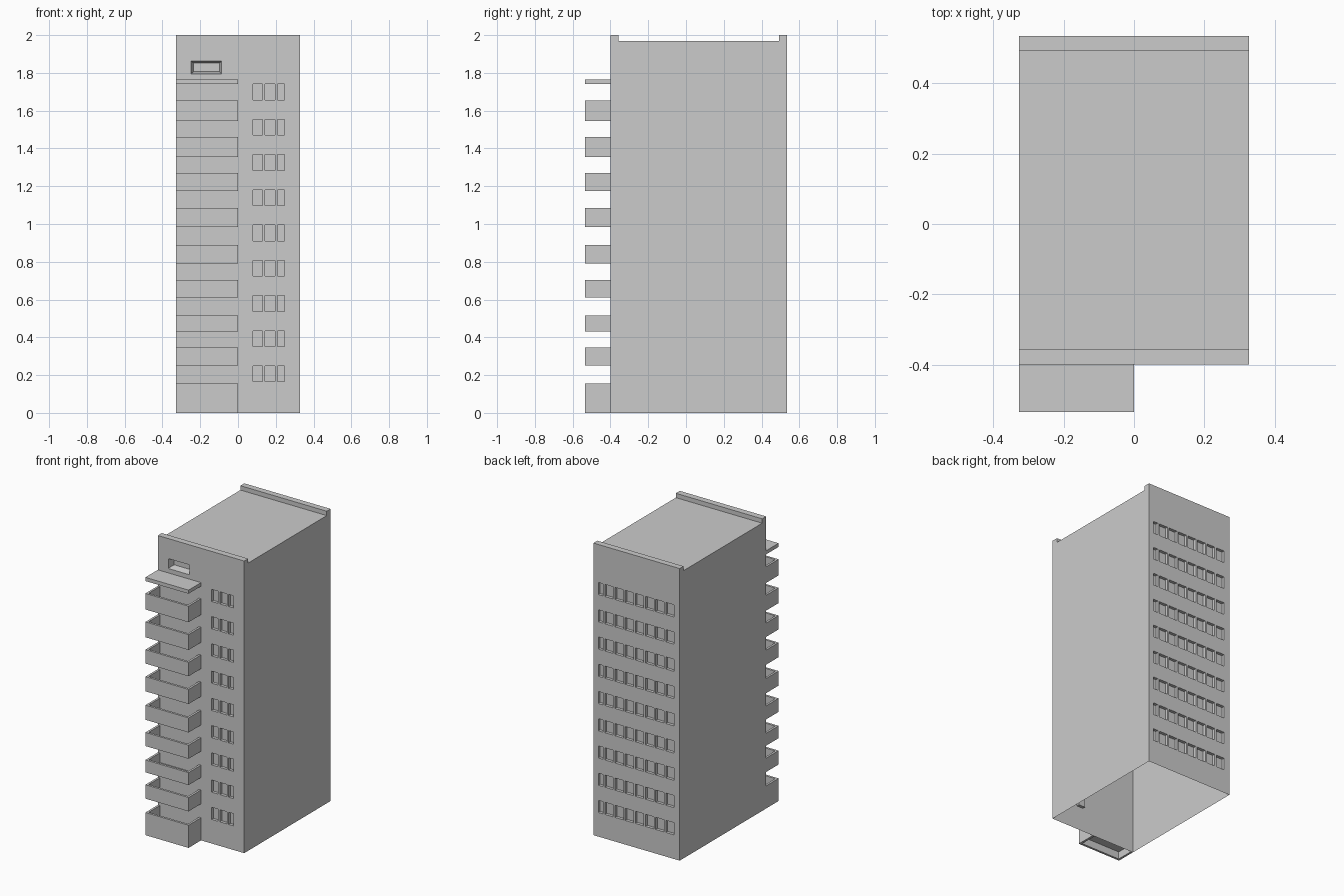
import bpy, bmesh
from mathutils import Vector

if "Cube" in bpy.data.objects:
    bpy.data.objects.remove(bpy.data.objects["Cube"])

W, YF, YB = 0.327, -0.40, 0.535      # half width, front wall, back wall


def add_object(name, bm):
    bmesh.ops.recalc_face_normals(bm, faces=bm.faces)
    me = bpy.data.meshes.new(name)
    bm.to_mesh(me)
    bm.free()
    ob = bpy.data.objects.new(name, me)
    bpy.context.collection.objects.link(ob)
    return ob


def box(bm, x0, x1, y0, y1, z0, z1):
    vs = bmesh.ops.create_cube(bm, size=1)["verts"]
    for v in vs:
        v.co = Vector(((x0 + x1) / 2 + v.co.x * (x1 - x0),
                       (y0 + y1) / 2 + v.co.y * (y1 - y0),
                       (z0 + z1) / 2 + v.co.z * (z1 - z0)))
    return vs


# Tower: side profile with a parapet at front and back, extruded across x
profile = [(YF, 0), (YB, 0), (YB, 2), (0.493, 2), (0.493, 1.97),
           (-0.357, 1.97), (-0.357, 2), (YF, 2)]
bm = bmesh.new()
face = bm.faces.new([bm.verts.new((-W, y, z)) for y, z in profile])
ext = bmesh.ops.extrude_face_region(bm, geom=[face])["geom"]
bmesh.ops.translate(bm, vec=(2 * W, 0, 0),
                    verts=[g for g in ext if isinstance(g, bmesh.types.BMVert)])
tower = add_object("tower", bm)

# Window recesses: nine rows on the front and back
front_windows = [(0.08, 0.13), (0.143, 0.197), (0.21, 0.245)]
back_windows = [(0.255, 0.29)] + [(-0.285 + 0.077 * i, -0.222 + 0.077 * i)
                                  for i in range(7)]
depth = 0.02
bm = bmesh.new()
for row in range(9):
    z = 0.165 + 0.1865 * row
    for x0, x1 in front_windows:
        box(bm, x0, x1, YF - 0.05, YF + depth, z, z + 0.083)
    for x0, x1 in back_windows:
        box(bm, x0, x1, YB - depth, YB + 0.05, z, z + 0.083)

# Tapered vent recess near the roof
for v in box(bm, -0.248, -0.087, YF - 0.001, YF + 0.045, 1.795, 1.863):
    if v.co.y > YF + 0.01:
        v.co.x = -0.1675 + (v.co.x + 0.1675) * 0.85
        v.co.z = 1.829 + (v.co.z - 1.829) * 0.65
cutter = add_object("window_cutter", bm)
cutter.hide_render = True

mod = tower.modifiers.new("windows", "BOOLEAN")
mod.operation = "DIFFERENCE"
mod.solver = "EXACT"
mod.object = cutter
bpy.context.view_layer.update()
cut = bpy.data.meshes.new_from_object(
    tower.evaluated_get(bpy.context.evaluated_depsgraph_get()))
tower.modifiers.clear()

# The tower is a shell with an open underside
bm = bmesh.new()
bm.from_mesh(cut)
bottom = [f for f in bm.faces if all(v.co.z < 1e-4 for v in f.verts)]
bmesh.ops.delete(bm, geom=bottom, context="FACES_ONLY")
bm.to_mesh(cut)
bm.free()
tower.data = cut
bpy.data.objects.remove(cutter)


# Balconies: three parapet walls and a floor
def balcony(name, z0, z1, floor):
    t, y0 = 0.015, -0.535
    bm = bmesh.new()
    box(bm, -W, 0, y0, y0 + t, z0, z1)
    box(bm, -W, -W + t, y0 + t, YF, z0, z1)
    box(bm, -t, 0, y0 + t, YF, z0, z1)
    box(bm, -W + t, -t, y0 + t, YF, floor, floor + 0.02)
    return add_object(name, bm)


levels = [(0, 0.155), (0.25, 0.345), (0.43, 0.515), (0.61, 0.703), (0.79, 0.89),
          (0.985, 1.085), (1.175, 1.27), (1.355, 1.46), (1.545, 1.655)]
for i, (z0, z1) in enumerate(levels):
    balcony(f"balcony_{i + 1}", z0, z1, z0 if i else 0.05)

# Canopy slab over the top balcony
bm = bmesh.new()
box(bm, -W, 0, -0.535, YF, 1.74, 1.765)
add_object("balcony_canopy", bm)
